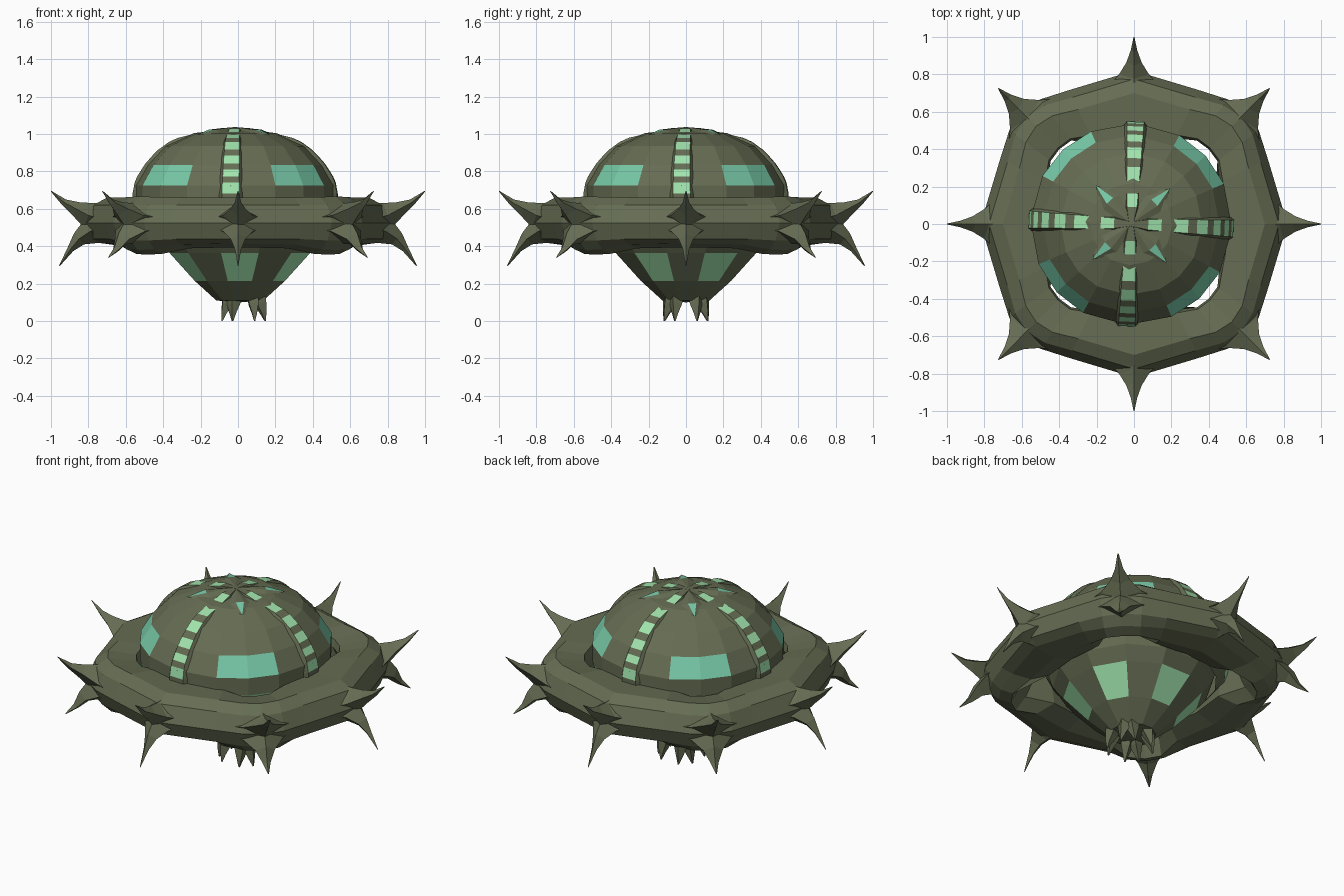
import bpy, bmesh, math
from math import sin, cos, radians, pi
from mathutils import Vector

if "Cube" in bpy.data.objects:
    bpy.data.objects.remove(bpy.data.objects["Cube"])


def material(name, rgb):
    m = bpy.data.materials.new(name)
    m.diffuse_color = (*rgb, 1)
    m.use_nodes = True
    m.node_tree.nodes["Principled BSDF"].inputs["Base Color"].default_value = m.diffuse_color
    return m


MATS = [material("olive_shell", (0.13, 0.15, 0.085)),
        material("teal_window", (0.19, 0.60, 0.40)),
        material("pale_green_window", (0.36, 0.78, 0.42))]


def polar(r, deg, z, c=(0, 0)):
    a = radians(deg)
    return Vector((c[0] + r * cos(a), c[1] + r * sin(a), z))


def loft(name, rows, wrap_rows=False, wrap_cols=True, paint=None, cap=False):
    """Skin a grid of points; paint(row, col) picks the material."""
    bm = bmesh.new()
    g = [[bm.verts.new(p) for p in row] for row in rows]
    nr, nc = len(g), len(g[0])
    for i in range(nr if wrap_rows else nr - 1):
        for j in range(nc if wrap_cols else nc - 1):
            k, l = (i + 1) % nr, (j + 1) % nc
            f = bm.faces.new((g[i][j], g[i][l], g[k][l], g[k][j]))
            f.material_index = paint(i, j) if paint else 0
    if cap:
        bm.faces.new(g[0])
        bm.faces.new(g[-1])
    bmesh.ops.remove_doubles(bm, verts=bm.verts, dist=1e-5)
    bmesh.ops.recalc_face_normals(bm, faces=bm.faces)
    me = bpy.data.meshes.new(name)
    bm.to_mesh(me)
    bm.free()
    for m in MATS:
        me.materials.append(m)
    ob = bpy.data.objects.new(name, me)
    bpy.context.collection.objects.link(ob)
    return ob


def horn(name, path, widths, heights):
    """Four-sided tapered horn along a path of points."""
    rows = []
    for i, p in enumerate(path):
        d = (path[min(i + 1, len(path) - 1)] - path[max(i - 1, 0)]).normalized()
        up = Vector((0, 0, 1)) if abs(d.z) < 0.9 else Vector((path[0].x, path[0].y, 0)).normalized()
        s = d.cross(up).normalized()
        u = s.cross(d)
        rows.append([p + s * widths[i] * cos(pi / 2 * k) + u * heights[i] * sin(pi / 2 * k)
                     for k in range(4)])
    return loft(name, rows, cap=True)


# Upper dome: 16 sides, teal windows on the four diagonals
C, TURN = (-0.015, 0.0), -2.5
DOME = [(0.45, 0.46), (0.505, 0.52), (0.54, 0.62), (0.54, 0.725), (0.475, 0.835),
        (0.38, 0.935), (0.22, 1.005), (0.0, 1.03)]
COLS = [90 * q + a for q in range(4) for a in (0, 26, 45, 64)]
loft("dome", [[polar(r, a + TURN, z, C) for a in COLS] for r, z in DOME],
     paint=lambda i, j: 1 + (i == 1) if i in (1, 3) and j % 4 in (1, 2) else 0)

# Lower hull: 12 sides, six windows on alternate faces
HULL = [(0.0, 0.10), (0.13, 0.11), (0.25, 0.215), (0.39, 0.365), (0.45, 0.44), (0.47, 0.50)]
loft("lower_hull", [[polar(r, 30 * k + 15, z, (0.01, 0)) for k in range(12)] for r, z in HULL],
     paint=lambda i, j: 2 if i == 2 and j % 2 == 0 else 0)

# Ribs over the dome, ladder of small pale windows on each
RIB = [(0.525, 0.655, 0.085), (0.525, 0.68, 0.085), (0.515, 0.735, 0.083), (0.502, 0.765, 0.08),
       (0.48, 0.80, 0.08), (0.46, 0.83, 0.078), (0.425, 0.87, 0.075), (0.395, 0.90, 0.072),
       (0.34, 0.94, 0.07), (0.295, 0.96, 0.066), (0.22, 0.988, 0.06), (0.16, 1.0, 0.055),
       (0.09, 1.018, 0.05), (0.0, 1.025, 0.02)]
for n in range(4):
    out = polar(1, 90 * n + TURN, 0)
    side = Vector((-out.y, out.x, 0))
    rows = []
    for i, (r, z, w) in enumerate(RIB):
        t = i / (len(RIB) - 1) * pi / 2
        nrm = out * cos(t) + Vector((0, 0, sin(t)))
        base = out * r + Vector((C[0], C[1], z))
        lift = 0.012 if z > 0.98 else 0.022
        rows.append([base - side * w - nrm * 0.03, base - side * w * 0.55 + nrm * lift,
                     base + side * w * 0.55 + nrm * lift, base + side * w - nrm * 0.03])
    loft(f"dome_rib_{n}", rows, wrap_cols=False,
         paint=lambda i, j: 2 if j == 1 and i % 2 == 1 and i < 12 else 0)

# Crown petals between the ribs, with a teal sliver down each crease
for n in range(4):
    a = 45 + 90 * n + TURN
    top, tip = polar(0.02, a, 1.036, C), polar(0.28, a, 0.995, C)
    loft(f"crown_petal_{n}",
         [[top, polar(0.17, a + s, z, C), tip]
          for s, z in ((-30, 1.0), (-8, 1.024), (8, 1.024), (30, 1.0))],
         wrap_cols=False, paint=lambda i, j: 1 if i == 1 and j == 1 else 0)

# Outer ring: hugs the hull at front, back and sides, opens up below at the diagonals
ANGLES = [(0, 0.0), (26, 0.15), (37, 0.9), (45, 1.0), (53, 0.9), (64, 0.15)]
CARD = [(0.50, 0.60), (0.52, 0.655), (0.70, 0.66), (0.775, 0.62), (0.82, 0.525),
        (0.785, 0.44), (0.72, 0.415), (0.58, 0.395), (0.46, 0.43)]
DIAG = [(0.565, 0.59), (0.575, 0.635), (0.74, 0.665), (0.81, 0.62), (0.85, 0.525),
        (0.81, 0.43), (0.76, 0.38), (0.69, 0.355), (0.64, 0.44)]
rows = []
for q in range(4):
    for a, t in ANGLES:
        flat = 0.965 if a in (26, 64) else 0.985 if a in (37, 53) else 1.0
        rows.append([polar((c[0] * (1 - t) + d[0] * t) * (flat if 2 <= i <= 6 else 1),
                           a + 90 * q, c[1] * (1 - t) + d[1] * t)
                     for i, (c, d) in enumerate(zip(CARD, DIAG))])
loft("outer_ring", rows, wrap_rows=True)

# Pairs of broad-based horns at eight stations round the ring
for n in range(8):
    a, dg = 45 * n, n % 2
    k, e = (1.4, 0.025) if dg else (1.0, 0.0)
    for label, mids, end in (
            ("upper", ((0.70, 0.54), (0.80, 0.565), (0.865, 0.60), (0.93, 0.635)), (1.0 + e, 0.695)),
            ("lower", ((0.70, 0.51), (0.79, 0.48), (0.85, 0.44), (0.895, 0.385)),
             (0.955 + e, 0.34 if dg else 0.295))):
        path = [polar(r + e, a, z) for r, z in mids] + [polar(end[0], a, end[1])]
        horn(f"{label}_horn_{n}", path, [w * k for w in (0.17, 0.08, 0.04, 0.017, 0.002)],
             (0.10, 0.07, 0.04, 0.018, 0.002))

# Clawed feet: four stubs, two prongs each
for n in range(4):
    a, c = 45 + 90 * n, (0.03, 0.0)
    for s in (-1, 1):
        path = [polar(0.09, a + s * 12, 0.15, c), polar(0.105, a + s * 14, 0.09, c),
                polar(0.12, a + s * 16, 0.045, c), polar(0.13, a + s * 18, 0.0, c)]
        horn(f"foot_{n}_prong_{s + 1}", path, (0.045, 0.036, 0.02, 0.004), (0.045, 0.036, 0.02, 0.004))
